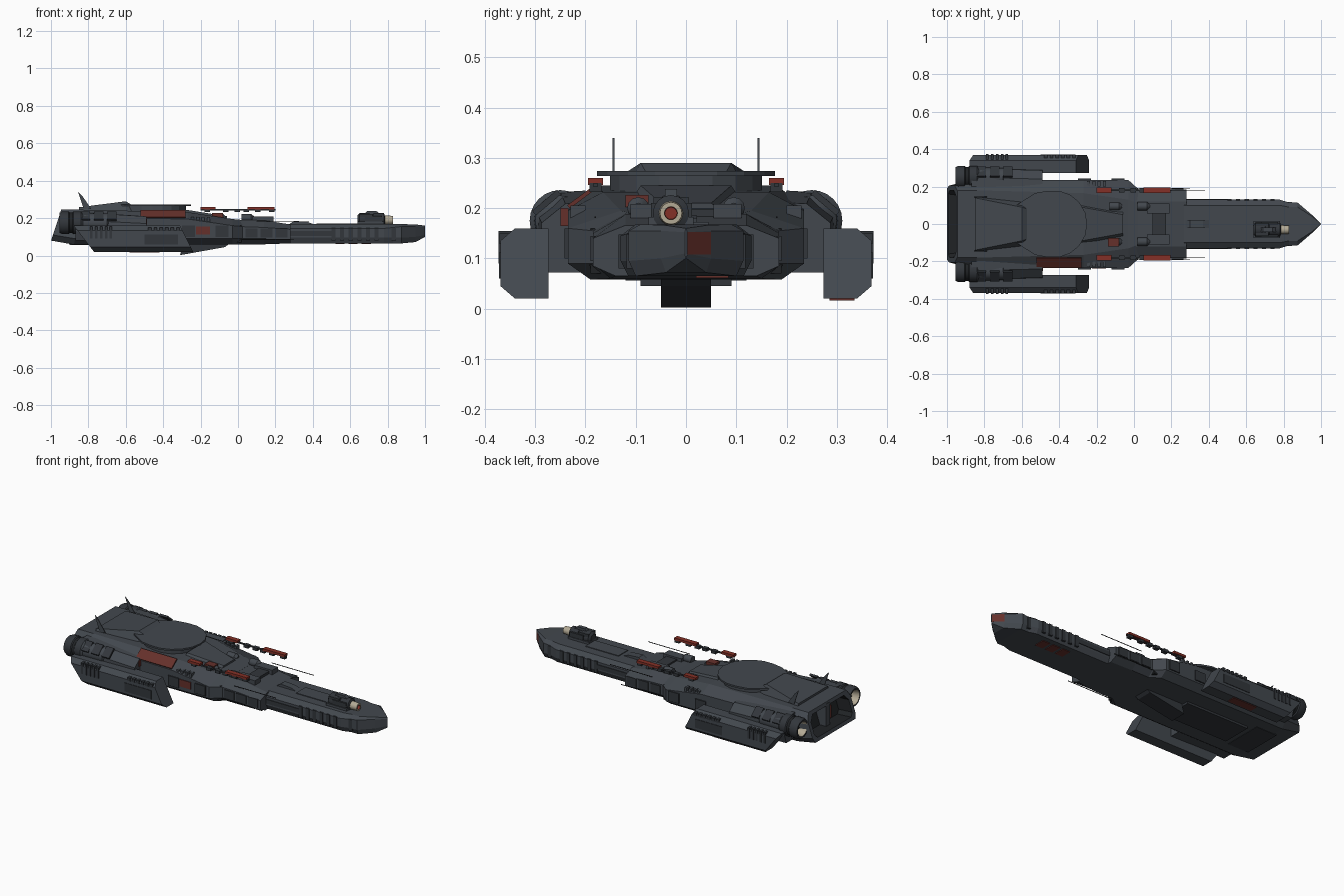
import bpy, bmesh, math
from mathutils import Matrix, Vector

if "Cube" in bpy.data.objects:
    bpy.data.objects.remove(bpy.data.objects["Cube"])

def material(name, rgb):
    m = bpy.data.materials.new(name)
    m.diffuse_color = (*rgb, 1)
    m.use_nodes = True
    m.node_tree.nodes["Principled BSDF"].inputs["Base Color"].default_value = m.diffuse_color
    return m

HULL = material("slate_grey", (0.055, 0.064, 0.076))
PANEL = material("dark_grey", (0.032, 0.037, 0.044))
BLACK = material("near_black", (0.014, 0.016, 0.018))
RED = material("signal_red", (0.23, 0.030, 0.020))
RUST = material("faded_red", (0.13, 0.030, 0.024))
CREAM = material("cream_metal", (0.45, 0.40, 0.30))

def finish(name, bm, mats, mirror=False, smooth=False):
    bmesh.ops.recalc_face_normals(bm, faces=bm.faces[:])
    me = bpy.data.meshes.new(name)
    bm.to_mesh(me)
    bm.free()
    for m in mats:
        me.materials.append(m)
    ob = bpy.data.objects.new(name, me)
    bpy.context.collection.objects.link(ob)
    if mirror:
        mod = ob.modifiers.new("mirror", 'MIRROR')
        mod.use_axis = (False, True, False)
        mod.use_mirror_merge = False
    if smooth:
        bpy.context.view_layer.objects.active = ob
        ob.select_set(True)
        bpy.ops.object.shade_smooth_by_angle(angle=math.radians(35))
        ob.select_set(False)
    return ob

def loft(name, rings, mats=(HULL,), seg=None, mirror=False):
    """Skin closed rings of 3D points; seg gives a material index per span."""
    bm = bmesh.new()
    vs = [[bm.verts.new(p) for p in r] for r in rings]
    n = len(vs[0])
    for s, (a, b) in enumerate(zip(vs, vs[1:])):
        for i in range(n):
            f = bm.faces.new((a[i], a[(i + 1) % n], b[(i + 1) % n], b[i]))
            f.material_index = seg[s] if seg else 0
    for ring, s in ((vs[0], 0), (vs[-1], -1)):
        bm.faces.new(ring).material_index = seg[s] if seg else 0
    return finish(name, bm, mats, mirror)

def ring(x, pts, k=0, z0=0):
    return [(x + k * (z - z0), y, z) for y, z in pts]

def sec(x, zb, zt, wb, wm, wt, zl, zu, k=0):
    """Symmetric eight-sided hull section, optionally raked."""
    half = [(wb, zb), (wm, zl), (wm, zu), (wt, zt)]
    return ring(x, half + [(-y, z) for y, z in reversed(half)], k, 0.245)

def prism(name, pts, a, b, axis='y', mat=HULL, mirror=False):
    put = (lambda u, v, t: (u, t, v)) if axis == 'y' else (lambda u, v, t: (u, v, t))
    return loft(name, [[put(u, v, t) for u, v in pts] for t in (a, b)], (mat,), None, mirror)

def box(name, x, y, z, mat=HULL, mirror=False, roll=0):
    """Box from (min, max) ranges, rolled about its own x axis."""
    bm = bmesh.new()
    c = Vector([(r[0] + r[1]) / 2 for r in (x, y, z)])
    d = [r[1] - r[0] for r in (x, y, z)]
    bmesh.ops.create_cube(bm, size=1, matrix=Matrix.Translation(c)
                          @ Matrix.Rotation(roll, 4, 'X') @ Matrix.Diagonal((*d, 1)))
    return finish(name, bm, (mat,), mirror)

def turned(name, y, z, prof, mats, seg=None, n=20, mirror=False):
    """Round part along x from (x, radius) pairs."""
    bm = bmesh.new()
    rings = [[bm.verts.new((x, y + r * math.cos(i * math.tau / n), z + r * math.sin(i * math.tau / n)))
              for i in range(n)] for x, r in prof]
    for s, (a, b) in enumerate(zip(rings, rings[1:])):
        for i in range(n):
            f = bm.faces.new((a[i], a[(i + 1) % n], b[(i + 1) % n], b[i]))
            f.material_index = seg[s] if seg else 0
    bm.faces.new(rings[0])
    bm.faces.new(rings[-1]).material_index = seg[-1] if seg else 0
    return finish(name, bm, mats, mirror, True)

# main hull with a raked, hollow stern
loft("main_hull", [
    sec(-.86, .10, .225, .15, .17, .14, .12, .19, .33),
    sec(-.945, .10, .225, .16, .18, .15, .12, .19, .33),
    sec(-.945, .08, .245, .19, .205, .18, .11, .205, .33),
    sec(-.84, .058, .245, .19, .235, .18, .09, .205, .2),
    sec(-.27, .058, .232, .19, .235, .165, .09, .195),
    sec(-.03, .058, .195, .19, .235, .13, .09, .16),
    sec(.025, .06, .19, .15, .185, .11, .09, .155)], (HULL, BLACK), [1, 0, 0, 0, 0, 0])
box("stern_divider", (-.95, -.85), (-.018, .018), (.1, .235))
box("stern_red_panel", (-.925, -.86), (-.07, -.018), (.115, .19), RUST)
box("belly_plate", (-.72, -.3), (-.09, .09), (.045, .06), PANEL)
box("belly_hatch", (-.9, -.76), (-.12, .12), (.056, .066), PANEL)
prism("keel_wedge", [(-.31, .002), (-.29, .07), (-.05, .06), (-.07, .045)], -.05, .05, mat=PANEL)

# mid block between hull and neck
loft("mid_block", [sec(.0, .06, .19, .15, .185, .12, .09, .155),
                   sec(.14, .06, .188, .15, .185, .12, .09, .15),
                   sec(.28, .065, .166, .14, .185, .12, .085, .14)])
box("mid_band", (-.005, .018), (-.19, .19), (.07, .16), BLACK)
for x in (.04, .12, .2):
    box("mid_side_panel", (x, x + .065), (.18, .19), (.095, .145), PANEL, True)

# neck and pointed nose
loft("neck", [sec(.2, .065, .168, .115, .13, .10, .095, .145),
              sec(.78, .065, .168, .115, .13, .10, .095, .145),
              sec(.83, .065, .168, .10, .114, .09, .095, .15),
              sec(.875, .065, .168, .10, .114, .09, .095, .155),
              sec(.95, .072, .166, .04, .05, .042, .1, .155),
              sec(1.0, .10, .16, .001, .002, .001, .11, .152)])
prism("nose_red_facet", [(.951, .05), (.999, .003), (1.0, .001), (.955, .042)], .108, .153, 'z', RUST)
for i in range(8):
    x = .50 + i * .046
    w = .131 if x < .77 else .115
    box("neck_rib", (x, x + .022), (w - .012, w + .003), (.08, .148), PANEL, True)
box("neck_deck_strip", (.42, .64), (-.045, .045), (.165, .172), HULL)
box("neck_side_rail", (.28, .5), (.125, .134), (.105, .13), PANEL, True)
for i in range(3):
    box("neck_red_underplate", (.52 + i * .07, .57 + i * .07), (.02, .085), (.061, .067), RUST)
prism("neck_deck_wedge", [(.27, .165), (.3, .185), (.37, .18), (.41, .165)], -.022, .022)

# raised command deck and rear deck plate
arc = [(-.43 + .18 * math.cos(t), .18 * math.sin(t))
       for t in [math.radians(-100 + 20 * i) for i in range(11)]]
outline = arc + [(-.53, .165), (-.63, .10), (-.63, -.10), (-.53, -.165)]
prism("deck_drum", [(-.44 + (x + .44) * .85, y * .85) for x, y in outline], .2, .266, 'z')
prism("deck_lid", outline, .264, .274, 'z')
loft("rear_deck", [ring(-.85, [(-.15, .235), (.15, .235), (.14, .258), (-.14, .258)]),
                   ring(-.6, [(-.12, .235), (.12, .235), (.09, .29), (-.09, .29)]),
                   ring(-.57, [(-.11, .235), (.11, .235), (.08, .272), (-.08, .272)])])
loft("forward_deck", [ring(-.28, [(-.12, .2), (.12, .2), (.09, .245), (-.09, .245)]),
                      ring(-.06, [(-.09, .18), (.09, .18), (.05, .21), (-.05, .21)])])
prism("antenna_fin", [(-.855, .34), (-.825, .25), (-.785, .25), (-.83, .315)], .1425, .1465, mirror=True)

# mid deck fittings
box("mid_deck_tower", (.07, .19), (.055, .11), (.18, .208), HULL, True)
box("mid_deck_bridge", (.1, .17), (-.055, .055), (.18, .198), PANEL)
for x in (-.13, .02):
    turned("deck_canister", .095, .2, [(x, .022), (x + .05, .022), (x + .065, .01)], (HULL,), n=12, mirror=True)
box("deck_red_marker", (-.14, -.08), (-.12, -.075), (.2, .226), RUST)

# hull side panels and red markings
box("side_red_panel", (-.225, -.15), (-.239, -.233), (.113, .156), RUST)
box("shoulder_red_strip", (-.52, -.28), (-.24, -.175), (.218, .226), RUST, roll=.64)
for x in (-.3, -.12):
    box("side_panel", (x, x + .07), (.233, .242), (.1, .16), PANEL, True)
for i in range(4):
    box("shoulder_stud", (-.25 + i * .028, -.235 + i * .028), (.2, .23), (.17, .205), HULL, True)

# outrigger pods with raked ends and their shoulders
pod = [(.273, .02), (.34, .02), (.369, .045), (.369, .135), (.34, .16), (.273, .16)]
loft("side_pod", [ring(-.77, pod, -.78, .02), ring(-.24, pod, -.5, .02)], mirror=True)
box("pod_panel", (-.5, -.32), (.366, .372), (.06, .112), PANEL, True)
for i in range(5):
    box("pod_vent", (-.79 + i * .026, -.777 + i * .026), (.33, .373), (.09, .155), PANEL, True)
for i in range(6):
    box("pod_stud", (-.48 + i * .03, -.462 + i * .03), (.35, .372), (.13, .15), PANEL, True)
box("pod_red_underplate", (-.58, -.42), (.285, .335), (.016, .022), RUST)
arm = [(.2, .08), (.285, .08), (.3, .13), (.297, .19), (.25, .232), (.2, .235)]
loft("pod_shoulder", [ring(-.87, arm), ring(-.49, [(y - .01, z * .9) for y, z in arm])], mirror=True)
for i in range(3):
    box("shoulder_plate", (-.84 + i * .07, -.79 + i * .07), (.245, .31), (.205, .217), PANEL, True, -.7)
box("shoulder_front_marking", (-.493, -.486), (-.25, -.21), (.165, .2), RUST)

# main engines
turned("engine", .25, .175, [(-.68, .03), (-.7, .05), (-.83, .052), (-.84, .061), (-.88, .061), (-.885, .055),
       (-.9, .055), (-.905, .061), (-.94, .061), (-.955, .053), (-.955, .044), (-.9, .03), (-.9, .012), (-.93, .006)],
       (HULL, PANEL, CREAM, BLACK), [0, 0, 0, 1, 1, 3, 1, 1, 1, 1, 2, 3, 3], 24, True)

# floating red booms
box("boom_rod", (-.2, .2), (.176, .184), (.242, .25), PANEL, True)
for x0, x1 in ((-.2, -.12), (.05, .195)):
    box("boom_red_cover", (x0, x1), (.165, .195), (.246, .26), RED, True)
for x in (-.18, -.08, -.02, .03, .09, .165):
    box("boom_clamp", (x, x + .03), (.168, .192), (.232, .25), PANEL, True)

# long thin whisker aerials
box("aerial_upper", (.1, .38), (.179, .182), (.18, .183), BLACK, True)
box("aerial_lower", (.02, .3), (.19, .193), (.085, .088), BLACK, True)

# nose gun turret
box("turret_base", (.64, .78), (-.075, .015), (.16, .182))
box("turret_housing", (.65, .72), (-.065, .005), (.18, .222), PANEL)
for y in (-.07, .0):
    box("turret_cheek", (.68, .77), (y, y + .012), (.17, .21), PANEL)
turned("turret_gun", -.03, .19, [(.64, .025), (.65, .038), (.7, .038), (.705, .032), (.72, .032), (.725, .036),
       (.78, .036), (.785, .024), (.83, .022), (.83, .013), (.81, .012)],
       (PANEL, CREAM, RED), [0, 0, 0, 0, 0, 0, 0, 1, 1, 2], 16)
prism("turret_top_sight", [(.67, .215), (.69, .238), (.74, .238), (.77, .215)], -.042, -.018)
